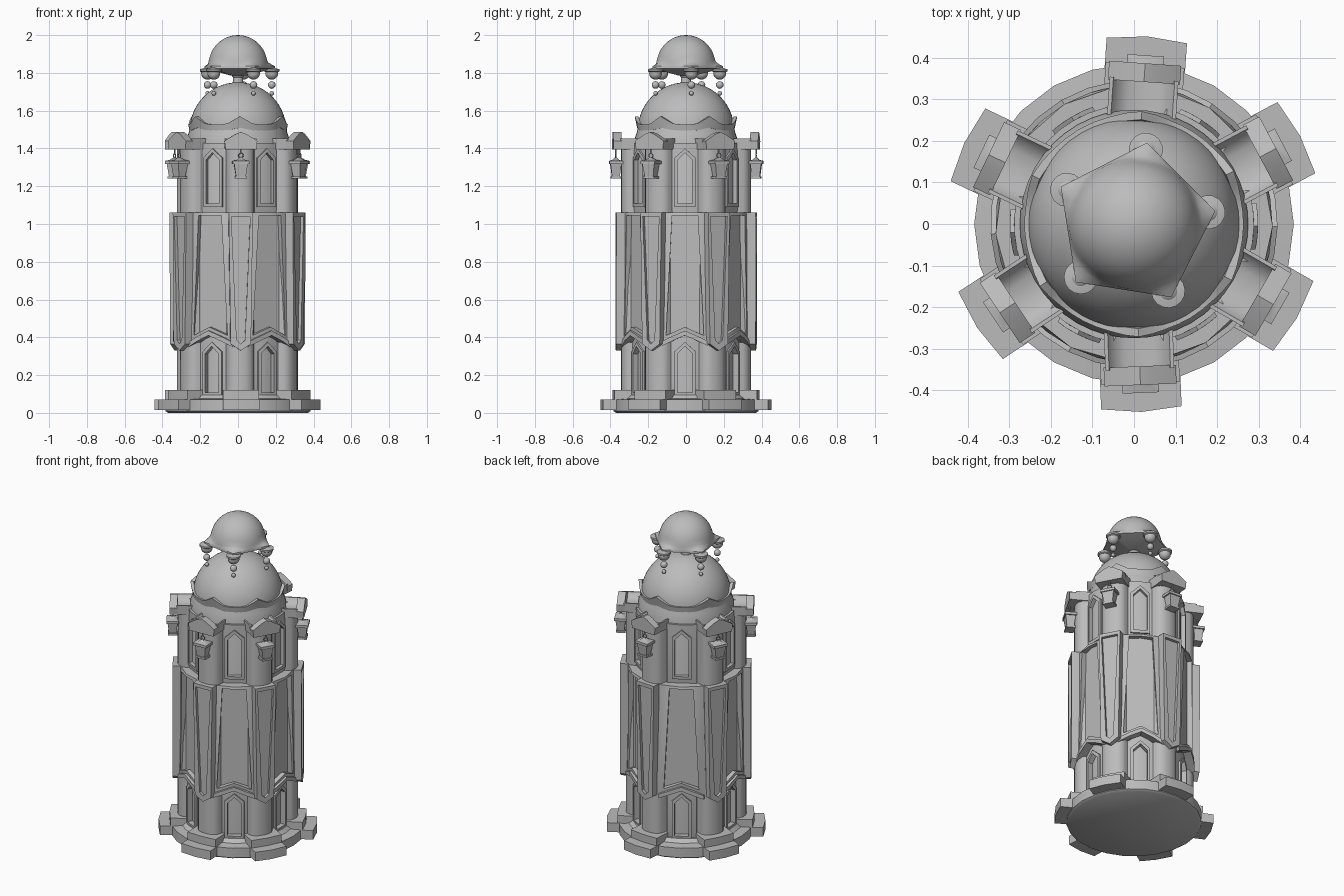
import bpy, bmesh
from math import sin, cos, pi, radians, sqrt
from mathutils import Matrix, Vector

cube = bpy.data.objects.get("Cube")
if cube:
    bpy.data.objects.remove(cube)

stone = bpy.data.materials.new("grey_stone")
stone.use_nodes = True
GREY = (0.5, 0.5, 0.5, 1)
stone.diffuse_color = GREY
stone.node_tree.nodes["Principled BSDF"].inputs["Base Color"].default_value = GREY

# Directions of the pillars and of the bays between them
PILLARS = [radians(a) for a in (28, 86, 154.5, 213.5, 272.3, 330)]
BAYS = [(a + b) / 2 for a, b in zip(PILLARS, PILLARS[1:] + [PILLARS[0] + 2 * pi])]
# Directions of the cap corners
FIRST, STEP = radians(9), radians(72)
CORNERS = [FIRST + STEP * i for i in range(5)]


def loft(bm, loops, closed=False):
    rows = [[bm.verts.new(p) for p in loop] for loop in loops]
    pairs = list(zip(rows, rows[1:])) + ([(rows[-1], rows[0])] if closed else [])
    n = len(rows[0])
    for a, b in pairs:
        for i in range(n):
            bm.faces.new((a[i], a[(i + 1) % n], b[(i + 1) % n], b[i]))
    if not closed:
        bm.faces.new(rows[0])
        bm.faces.new(rows[-1])


def ring(r, z, n=48, start=0.0, x=0.0, flat=1.0):
    """Circle of points; flat squeezes it along x."""
    return [(x + flat * r * cos(start + 2 * pi * i / n), r * sin(start + 2 * pi * i / n), z)
            for i in range(n)]


def finish(name, build, angles=(0,), smooth=35):
    """Build a part facing +x once per angle; local x is outward, y sideways."""
    bm = bmesh.new()
    for a in angles:
        old = set(bm.verts)
        build(bm)
        new = [v for v in bm.verts if v not in old]
        bmesh.ops.rotate(bm, verts=new, matrix=Matrix.Rotation(a, 3, 'Z'))
    bmesh.ops.recalc_face_normals(bm, faces=bm.faces)
    mesh = bpy.data.meshes.new(name)
    bm.to_mesh(mesh)
    bm.free()
    mesh.materials.append(stone)
    ob = bpy.data.objects.new(name, mesh)
    bpy.context.collection.objects.link(ob)
    bpy.ops.object.select_all(action='DESELECT')
    ob.select_set(True)
    bpy.context.view_layer.objects.active = ob
    bpy.ops.object.shade_smooth_by_angle(angle=radians(smooth))


def mirror(half):
    """Complete a (side, height) outline from its right half."""
    return half + [(-t, z) for t, z in reversed(half) if t > 0]


def face(pts, r, bend):
    """Stand an outline at radius r, wrapped round the tower if bend is set."""
    return [(sqrt(r * r - t * t) if bend else r, t, z) for t, z in pts]


def plate(half, r0, r1, bend=False):
    pts = mirror(half)
    return lambda bm: loft(bm, [face(pts, r, bend) for r in (r0, r1)])


def frame(outer, inner, r0, r1, bend=False):
    o, i = mirror(outer), mirror(inner)
    return lambda bm: loft(bm, [face(pts, r, bend) for r, pts in
                                ((r0, o), (r1, o), (r1, i), (r0, i))], closed=True)


def column(half, z0, z1):
    """Upright prism from half of a (side, outward) plan."""
    pts = mirror(half)
    return lambda bm: loft(bm, [[(r, t, z) for t, r in pts] for z in (z0, z1)])


def lathe(profile, n=48, start=0.0, x=0.0, flat=1.0):
    return lambda bm: loft(bm, [ring(r, z, n, start, x, flat) for r, z in profile])


def ball(x, z, r, lo=-90, hi=90, steps=10, n=16):
    lats = [radians(lo + (hi - lo) * i / steps) for i in range(steps + 1)]
    return lathe([(max(r * cos(a), 0.0005), z + r * sin(a)) for a in lats], n, 0, x)


# Stepped base
finish("base_disc", lathe([(0.37, 0), (0.385, 0.01), (0.385, 0.07), (0.33, 0.075), (0.31, 0.095)], 24))
finish("base_lobes", column([(0, 0.453), (0.097, 0.443), (0.097, 0.2)], 0.015, 0.072), PILLARS)
finish("base_steps", column([(0, 0.39), (0.095, 0.383), (0.095, 0.2)], 0.07, 0.12), PILLARS)

# Tower core and rounded pillars
finish("tower_core", lathe([(0.275, 0.05), (0.275, 1.44), (0.262, 1.48), (0.25, 1.53)]))
finish("pillars", column([(0, 0.345), (0.03, 0.342), (0.055, 0.331), (0.071, 0.31), (0.08, 0.25)],
                         0.1, 1.41), PILLARS)


# Pointed windows above and doorways below, set back in the bay walls
def arch(w, z0, z1, rise):
    return [(0, z1), (w * 0.55, z1 - rise * 0.55), (w, z1 - rise), (w, z0)]


for name, z0, z1, low, top, r in (("window", 1.09, 1.4, 1.05, 1.43, 0.289),
                                  ("doorway", 0.09, 0.375, 0.08, 0.42, 0.297)):
    outer, inner = arch(0.056, z0, z1, 0.05), arch(0.04, z0 + 0.018, z1 - 0.022, 0.04)
    finish(name + "_walls", frame([(0, top), (0.04, top), (0.085, top), (0.085, low)],
                                  inner, 0.25, r, True), BAYS)
    finish(name + "_frames", frame(outer, inner, 0.26, r + 0.01, True), BAYS)

# Skirt of framed panels with chevron hems, wrapped round the tower
finish("skirt_panels", plate([(0, 1.06), (0.125, 1.06), (0.135, 0.36), (0.07, 0.375), (0, 0.42)],
                             0.26, 0.31, True), BAYS)
finish("skirt_frames", frame([(0, 1.06), (0.128, 1.06), (0.138, 0.35), (0, 0.42)],
                             [(0, 1.045), (0.068, 1.045), (0.1, 0.41), (0, 0.455)],
                             0.26, 0.334, True), BAYS)
finish("skirt_hems", plate([(0, 0.435), (0.07, 0.405), (0.13, 0.375), (0.13, 0.35), (0.07, 0.38), (0, 0.41)],
                           0.28, 0.346, True), BAYS)
strip = [(0, 1.062), (0.064, 1.062), (0.054, 0.365), (0, 0.33)]
finish("pilasters", plate(strip, 0.26, 0.354), PILLARS)
finish("pilaster_frames", frame(strip, [(0, 1.04), (0.05, 1.04), (0.022, 0.385), (0, 0.365)],
                                0.35, 0.372), PILLARS)

# Peaked brackets with a curved trough behind the lip
finish("bracket_floors", plate([(0, 1.415), (0.035, 1.418), (0.06, 1.43), (0.074, 1.452),
                                (0.083, 1.452), (0.081, 1.395), (0, 1.395)], 0.25, 0.35), PILLARS)
finish("bracket_lips", plate([(0, 1.487), (0.03, 1.475), (0.087, 1.44), (0.082, 1.395), (0, 1.395)],
                             0.343, 0.388), PILLARS)


# Hanging lanterns, shallower than they are wide
def lantern(bm):
    lathe([(w * 2 ** 0.5, z) for z, w in (
        (1.24, 0.033), (1.252, 0.033), (1.252, 0.026), (1.318, 0.036), (1.318, 0.044),
        (1.334, 0.044), (1.34, 0.022), (1.352, 0.006))], 4, pi / 4, 0.372, 0.8)(bm)
    centre = Vector((0.372, 0, 1.362))
    loops = []
    for i in range(12):
        out = Vector((0, cos(i * pi / 6), sin(i * pi / 6)))
        loops.append([centre + 0.012 * out + 0.003 * (out * cos(b) + Vector((sin(b), 0, 0)))
                      for b in (k * pi / 3 for k in range(6))])
    loft(bm, loops, closed=True)
    lathe([(0.004, 1.37), (0.004, 1.4)], 6, 0, 0.372)(bm)


finish("lanterns", lantern, PILLARS)


# Crown with a peak over each pillar
def crown(bm):
    pts = []
    for i, a in enumerate(PILLARS):
        after = PILLARS[(i + 1) % 6] + (2 * pi if i == 5 else 0)
        for k in range(8):
            pts.append((a + (after - a) * k / 8, max(0, 1 - 0.45 * min(k, 8 - k))))

    def edge(r, lean, z, rise):
        return [((r + lean * h) * cos(a), (r + lean * h) * sin(a), z + rise * h) for a, h in pts]
    loft(bm, [edge(0.24, 0, 1.49, 0.02), edge(0.258, 0, 1.495, 0.015),
              edge(0.264, 0.008, 1.528, 0.042), edge(0.246, 0.006, 1.528, 0.042)], closed=True)


finish("crown", crown, smooth=25)

# Main dome and neck
finish("main_dome", ball(0, 1.494, 0.256, 0, 90, 14, 48))
finish("neck", lathe([(0.045, 1.73), (0.028, 1.75), (0.026, 1.775), (0.05, 1.81)], 20))


# Upper cap: a dome that spreads into a five-cornered brim
def cap(bm):
    def blend(r, z, corner):
        pts = []
        for i in range(60):
            a = STEP * i / 12
            five = cos(STEP / 2) / cos(a % STEP - STEP / 2)
            rad = r * (1 - corner) + 0.198 * five * corner
            pts.append((rad * cos(a + FIRST), rad * sin(a + FIRST), z))
        return pts
    under = [[(x * 0.2, y * 0.2, 1.785) for x, y, z in blend(0, 0, 1)]]
    brim = [blend(0.156, z, c) for z, c in ((1.824, 1), (1.836, 1), (1.844, 0.6), (1.852, 0.25), (1.862, 0))]
    lats = [radians(8 + 81 * i / 10) for i in range(1, 11)]
    loft(bm, under + brim + [blend(0.155 * cos(a), 1.845 + 0.155 * sin(a), 0) for a in lats])


finish("cap", cap)


# Bells with strings of beads under the cap corners
def bell(bm):
    x = 0.181
    lathe([(0.022, 1.797), (0.041, 1.809), (0.041, 1.82), (0.02, 1.824)], 16, 0, x)(bm)
    ball(x, 1.798, 0.034)(bm)
    ball(x, 1.736, 0.02)(bm)
    ball(x, 1.692, 0.012)(bm)


finish("bells", bell, CORNERS)
